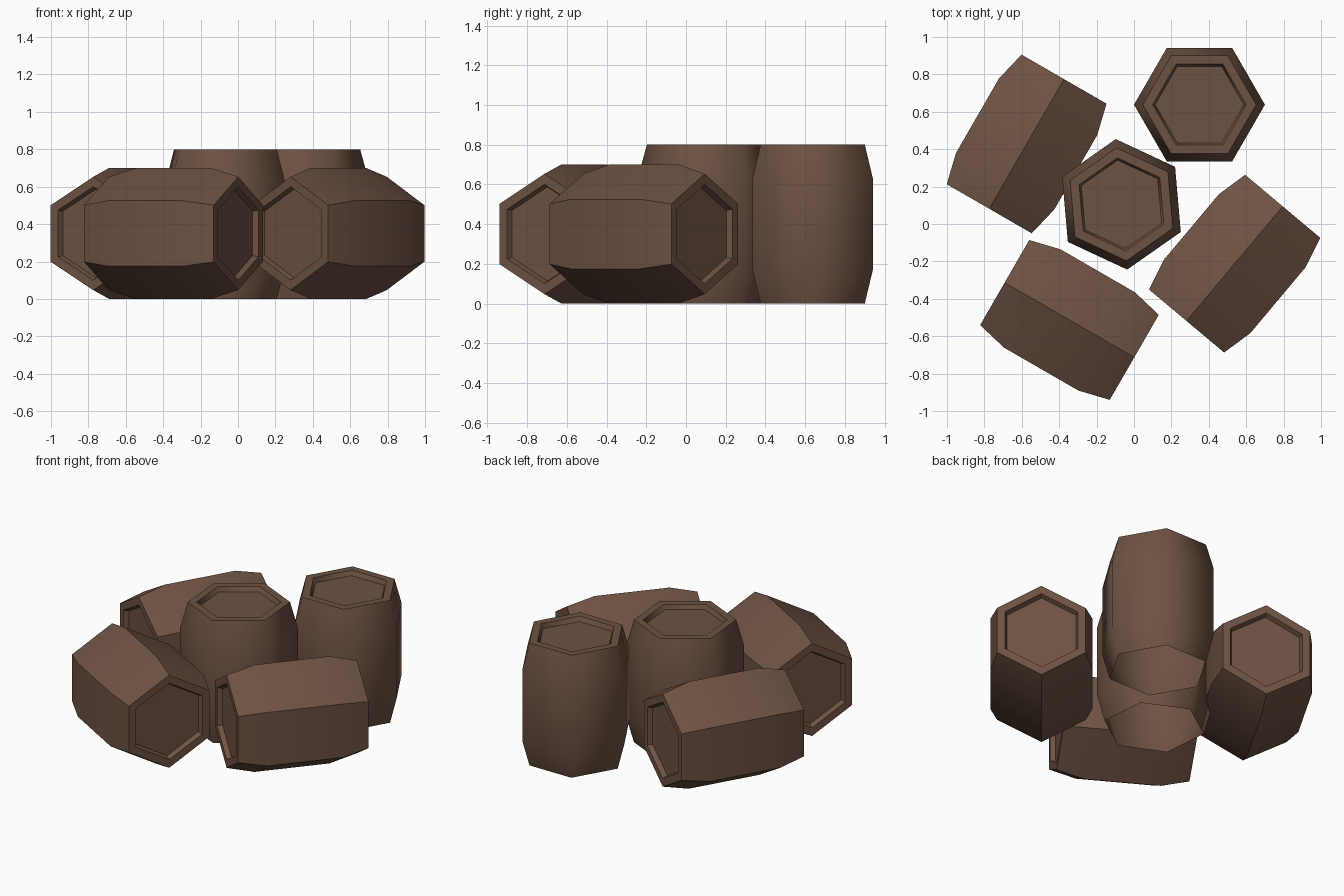
import bpy, bmesh, math
from mathutils import Matrix, Vector

if "Cube" in bpy.data.objects:
    bpy.data.objects.remove(bpy.data.objects["Cube"])

brown = bpy.data.materials.new("dark_brown_wood")
brown.diffuse_color = (0.155, 0.084, 0.056, 1)
brown.use_nodes = True
brown.node_tree.nodes["Principled BSDF"].inputs["Base Color"].default_value = brown.diffuse_color

# lathe profiles (radius, axial position): recessed end, bulged hexagonal body
L = 0.4
END = [(0.237, L - 0.03), (0.25, L), (0.303, L), (0.35, L - 0.17)]
BOTH = END + [(r, -a) for r, a in reversed(END)]
OPEN_BASE = END + [(0.35, -L + 0.17), (0.303, -L)]


def barrel(name, profile, matrix, smooth_angle, close_base):
    bm = bmesh.new()
    rings = []
    for r, a in profile:
        rings.append([bm.verts.new((r * math.cos(k * math.pi / 3),
                                    r * math.sin(k * math.pi / 3), a))
                      for k in range(6)])
    for up, low in zip(rings, rings[1:]):
        for k in range(6):
            j = (k + 1) % 6
            bm.faces.new((low[k], low[j], up[j], up[k]))
    bm.faces.new(rings[0])                       # recessed lid
    if close_base:
        bm.faces.new(list(reversed(rings[-1])))  # opposite lid
    bm.transform(matrix)
    bm.normal_update()
    me = bpy.data.meshes.new(name)
    bm.to_mesh(me)
    bm.free()
    me.materials.append(brown)
    ob = bpy.data.objects.new(name, me)
    bpy.context.collection.objects.link(ob)
    bpy.ops.object.select_all(action='DESELECT')
    ob.select_set(True)
    bpy.context.view_layer.objects.active = ob
    bpy.ops.object.shade_smooth_by_angle(angle=math.radians(smooth_angle))


# standing barrels: softly shaded sides, hidden base left open
for name, x, y, turn in (("standing_barrel_back", 0.35, 0.638, 0),
                         ("standing_barrel_middle", -0.067, 0.105, 35)):
    m = Matrix.Translation((x, y, L)) @ Matrix.Rotation(math.radians(turn), 4, 'Z')
    barrel(name, OPEN_BASE, m, 66, False)

# lying barrels: resting on one long edge, lids at both ends
for name, x, y, turn in (("lying_barrel_front", -0.345, -0.513, -30),
                         ("lying_barrel_right", 0.538, -0.212, 50),
                         ("lying_barrel_left", -0.574, 0.428, 60)):
    m = (Matrix.Translation((x, y, 0.35)) @ Matrix.Rotation(math.radians(turn), 4, 'Z')
         @ Matrix.Rotation(math.pi / 2, 4, 'Y'))
    barrel(name, BOTH, m, 30, True)
